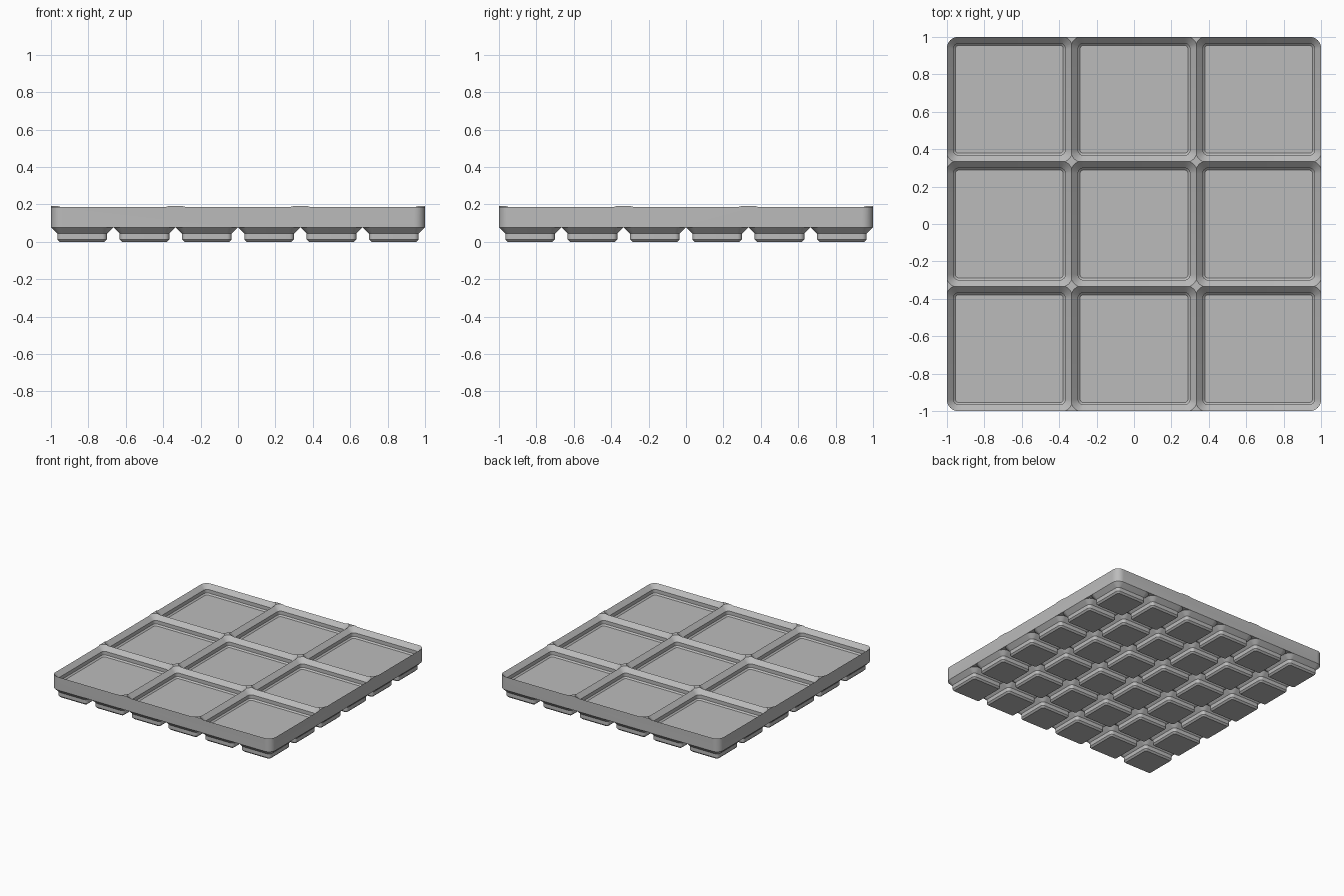
import bpy
import bmesh
import math

cube = bpy.data.objects.get("Cube")
if cube:
    bpy.data.objects.remove(cube, do_unlink=True)

# One plain grey for everything
grey = bpy.data.materials.new("plain grey")
grey.use_nodes = True
grey.diffuse_color = (0.5, 0.5, 0.5, 1)
grey.node_tree.nodes["Principled BSDF"].inputs["Base Color"].default_value = (0.5, 0.5, 0.5, 1)

CELL = 2 / 3
FOOT = 1 / 3
BODY_BOTTOM, BODY_TOP = 0.078, 0.192
FLOOR, RIDGE = 0.112, 0.186
SEGMENTS = 8


def rounded_square(half, radius):
    """Counter-clockwise outline of a square with rounded corners."""
    points = []
    for quarter in range(4):
        a0 = quarter * math.pi / 2
        sx = 1 if quarter in (0, 3) else -1
        sy = 1 if quarter in (0, 1) else -1
        for i in range(SEGMENTS + 1):
            a = a0 + i / SEGMENTS * math.pi / 2
            points.append((sx * (half - radius) + radius * math.cos(a),
                           sy * (half - radius) + radius * math.sin(a)))
    return points


def loft(bm, centre, levels, cap_top=True):
    """Stack rounded squares given as (z, half width, radius)."""
    rings = []
    for z, half, radius in levels:
        rings.append([bm.verts.new((centre[0] + x, centre[1] + y, z))
                      for x, y in rounded_square(half, radius)])
    for low, high in zip(rings, rings[1:]):
        n = len(low)
        for i in range(n):
            j = (i + 1) % n
            bm.faces.new((low[i], low[j], high[j], high[i]))
    bm.faces.new(rings[0][::-1])
    if cap_top:
        bm.faces.new(rings[-1])


def make_object(name, bm):
    mesh = bpy.data.meshes.new(name)
    bm.to_mesh(mesh)
    bm.free()
    mesh.materials.append(grey)
    obj = bpy.data.objects.new(name, mesh)
    bpy.context.collection.objects.link(obj)
    return obj


def smooth(obj):
    bpy.ops.object.select_all(action="DESELECT")
    obj.select_set(True)
    bpy.context.view_layer.objects.active = obj
    bpy.ops.object.shade_smooth_by_angle(angle=math.radians(25))


# Tray body
bm = bmesh.new()
loft(bm, (0, 0), [(BODY_BOTTOM, 1, 0.0595), (BODY_TOP, 1, 0.0595)])
tray = make_object("tray_body", bm)

# Nine stepped pockets; their sloped rims cross to leave sharp ridges
half = CELL / 2
spread = 0.02
pocket = [(FLOOR, half - 0.045, 0.0185),
          (FLOOR + 0.011, half - 0.034, 0.0295),
          (RIDGE - 0.034, half - 0.034, 0.0295),
          (RIDGE + spread, half + spread, 0.0635 + spread)]
for row in (-1, 0, 1):
    for column in (-1, 0, 1):
        bm = bmesh.new()
        loft(bm, (column * CELL, row * CELL), pocket)
        cutter = make_object("pocket_cutter", bm)
        cutter.hide_render = True
        cut = tray.modifiers.new("pocket", "BOOLEAN")
        cut.operation = "DIFFERENCE"
        cut.solver = "EXACT"
        cut.object = cutter
        bpy.context.view_layer.objects.active = tray
        bpy.ops.object.modifier_apply(modifier=cut.name)
        bpy.data.objects.remove(cutter, do_unlink=True)
smooth(tray)

# Grid of small stepped feet, open where they meet the tray
half = FOOT / 2
foot = [(0, half - 0.0467, 0.0128),
        (0.0127, half - 0.034, 0.0255),
        (BODY_BOTTOM - 0.034, half - 0.034, 0.0255),
        (BODY_BOTTOM, half, 0.0595)]
bm = bmesh.new()
for row in range(6):
    for column in range(6):
        loft(bm, ((column - 2.5) * FOOT, (row - 2.5) * FOOT), foot, cap_top=False)
feet = make_object("feet", bm)
smooth(feet)
